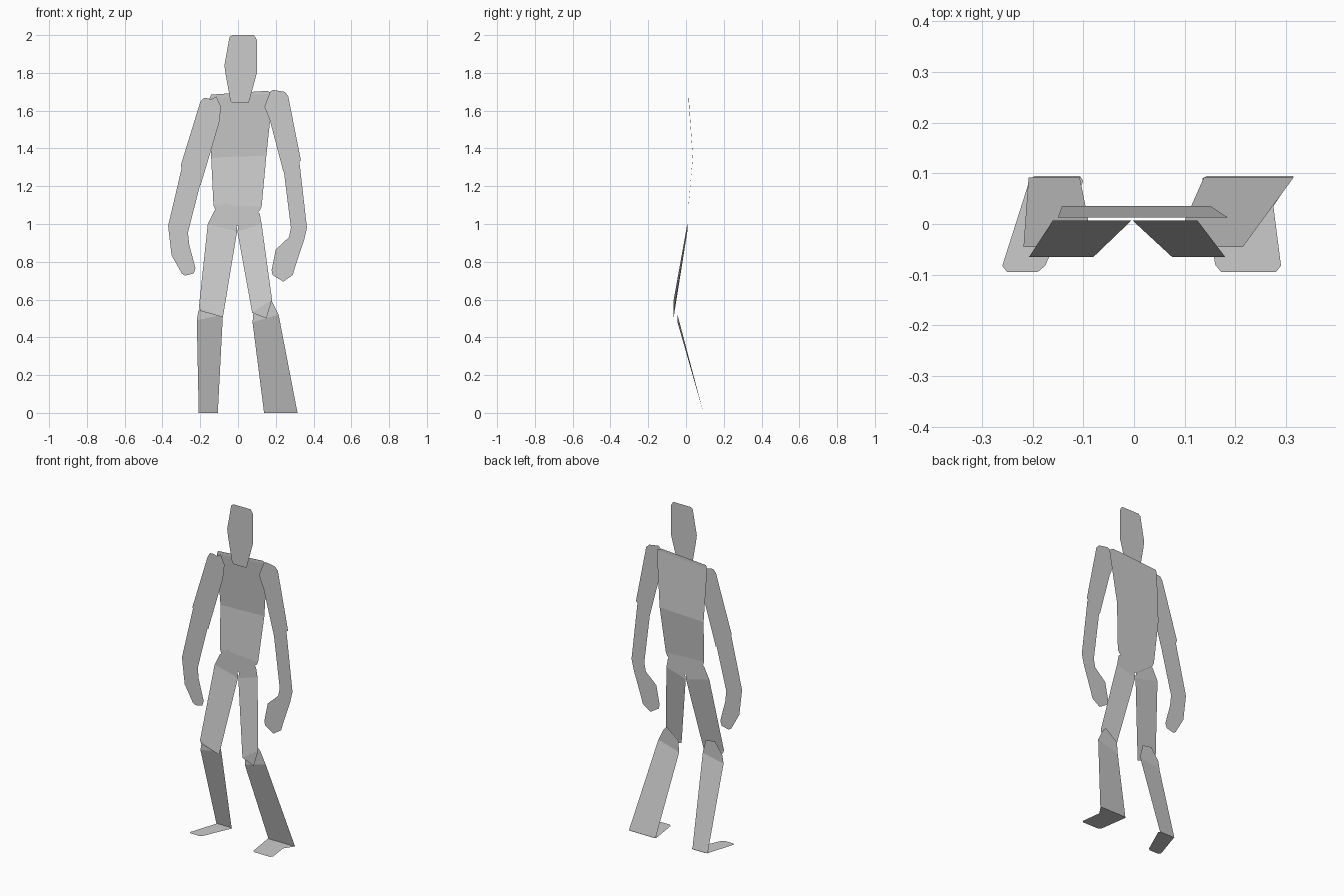
import bpy


def make(name, verts, faces):
    mesh = bpy.data.meshes.new(name)
    mesh.from_pydata(verts, [], faces)
    mesh.update()
    obj = bpy.data.objects.new(name, mesh)
    bpy.context.collection.objects.link(obj)
    return obj


def panel(name, outline, y):
    """Upright flat cut-out; outline is (x, z)."""
    return make(name, [(x, y, z) for x, z in outline], [list(range(len(outline)))])


def bent(name, top, bottom, y_top, y_bottom):
    """Leaning cut-out: top end runs left to right, bottom end right to left."""
    verts = [(x, y_top, z) for x, z in top] + [(x, y_bottom, z) for x, z in bottom]
    n, m = len(top), len(verts)
    faces = [[0, n - 1, n, m - 1]]
    if n > 2:
        faces.append(list(range(n)))
    if m - n > 2:
        faces.append(list(range(n, m)))
    return make(name, verts, faces)


# head
panel("head", [(-.045, 1.99), (-.03, 2), (.085, 2), (.1, 1.975), (.1, 1.8), (.058, 1.645),
               (.05, 1.64), (-.03, 1.64), (-.04, 1.65), (-.065, 1.79), (-.072, 1.84)], 0)

# torso, bent at the waist
waist = [(-.142, 1.352), (.15, 1.362)]
bent("chest", [(-.15, 1.665), (-.142, 1.685), (.155, 1.705), (.185, 1.69)], waist[::-1], .013, .036)
bent("belly", waist, [(.125, 1.09), (.115, 1.07), (.005, .99), (-.005, .99), (-.12, 1.075), (-.13, 1.1)],
     .036, .013)

# upper arms
panel("left_upper_arm", [(-.2, 1.645), (-.185, 1.665), (-.17, 1.667), (-.14, 1.66), (-.115, 1.675),
                         (-.09, 1.62), (-.1, 1.535), (-.198, 1.205), (-.295, 1.285), (-.303, 1.31)], 0)
panel("right_upper_arm", [(.17, 1.7), (.185, 1.71), (.245, 1.7), (.265, 1.68), (.333, 1.337),
                          (.245, 1.27), (.238, 1.285), (.17, 1.545), (.14, 1.62)], 0)

# forearms with hands
panel("left_forearm", [(-.27, 1.35), (-.187, 1.307), (-.2, 1.21), (-.265, .955), (-.258, .89),
                       (-.225, .765), (-.235, .738), (-.28, .727), (-.297, .737), (-.352, .835),
                       (-.37, .99), (-.295, 1.31)], -.004)
panel("right_forearm", [(.24, 1.3), (.325, 1.33), (.365, .98), (.35, .915), (.3, .765), (.29, .73),
                        (.24, .695), (.183, .73), (.178, .755), (.2, .865), (.27, .93), (.28, .98)], -.004)

# thighs
bent("left_thigh", [(-.16, 1.0), (-.125, 1.07), (-.085, 1.1), (-.065, 1.11), (-.03, 1.095), (-.012, 1.06),
                    (-.005, .96)], [(-.08, .507), (-.2, .54), (-.207, .56)], .007, -.065)
bent("right_thigh", [(-.003, .96), (.01, 1.037), (.035, 1.06), (.085, 1.08), (.115, 1.055), (.125, 1.0)],
     [(.18, .6), (.15, .5), (.075, .53)], .007, -.065)

# shins
bent("left_shin", [(-.218, .49), (-.21, .54), (-.16, .61), (-.1, .6), (-.08, .52)],
     [(-.107, 0), (-.208, 0)], -.045, .092)
bent("right_shin", [(.077, .48), (.083, .55), (.16, .61), (.18, .59), (.215, .52)],
     [(.315, 0), (.138, 0)], -.045, .092)

# feet, flat on the ground
for name, outline in {
    "left_foot": [(-.205, .09), (-.195, .095), (-.107, .095), (-.1, .085), (-.175, -.082), (-.19, -.095),
                  (-.25, -.095), (-.26, -.083)],
    "right_foot": [(.135, .09), (.145, .095), (.315, .095), (.275, .035), (.29, -.082), (.28, -.095),
                   (.172, -.095), (.16, -.08)],
}.items():
    make(name, [(x, y, 0) for x, y in outline], [list(range(len(outline)))])
